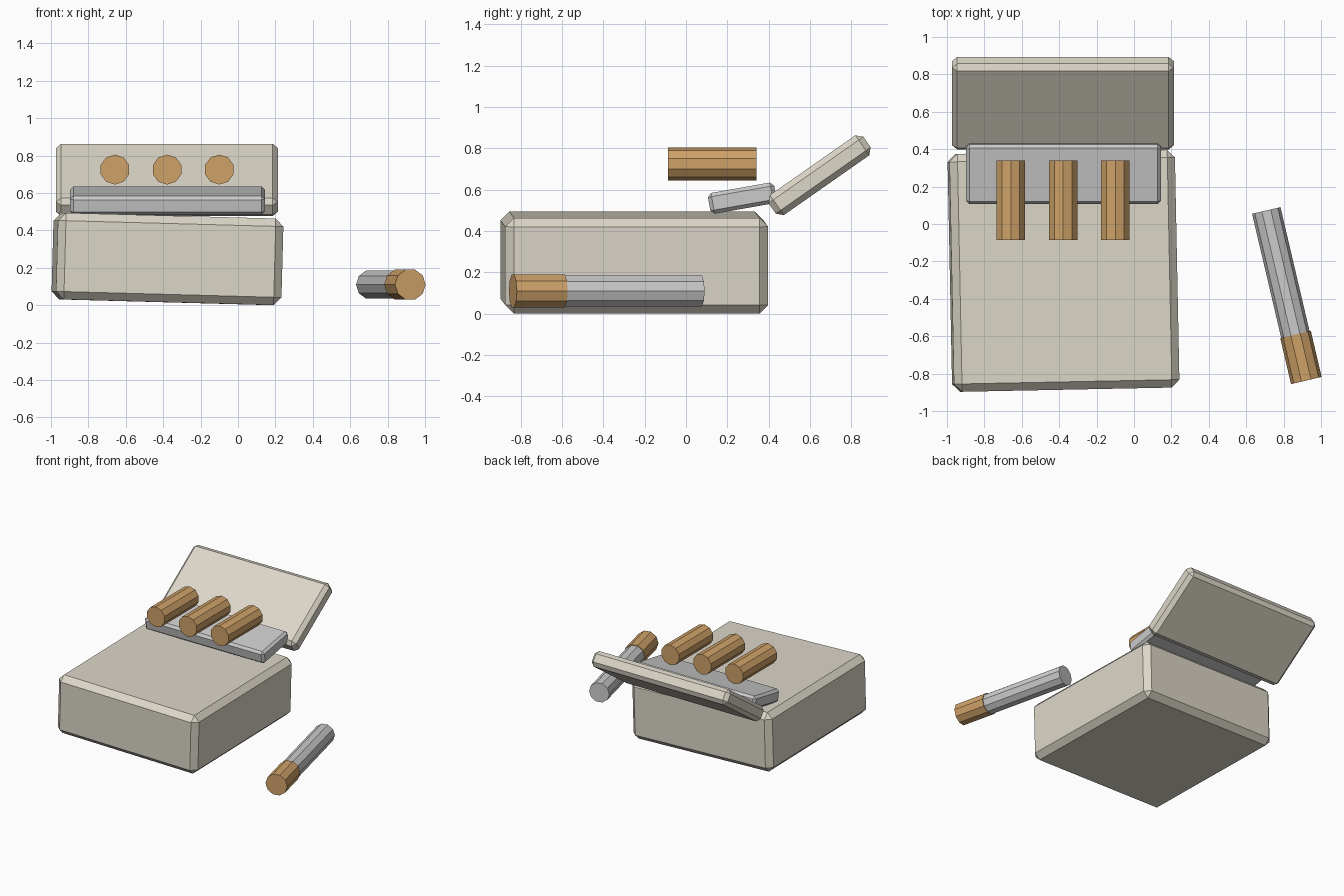
import bpy
from math import radians

if "Cube" in bpy.data.objects:
    bpy.data.objects.remove(bpy.data.objects["Cube"])


def material(name, colour):
    m = bpy.data.materials.new(name)
    m.diffuse_color = (*colour, 1)
    m.use_nodes = True
    m.node_tree.nodes["Principled BSDF"].inputs["Base Color"].default_value = m.diffuse_color
    return m


CARD = material("card", (0.72, 0.68, 0.58))
PAPER = material("paper", (0.82, 0.83, 0.83))
CORK = material("cork", (0.62, 0.36, 0.14))


def box(name, size, loc, rot, bevel, mat):
    # Chamfered block
    bpy.ops.mesh.primitive_cube_add(size=1, location=loc)
    o = bpy.context.object
    o.name = name
    o.scale = size
    bpy.ops.object.transform_apply(location=False, rotation=False, scale=True)
    o.rotation_euler = [radians(a) for a in rot]
    b = o.modifiers.new("chamfer", 'BEVEL')
    b.width = bevel
    b.segments = 1
    o.data.materials.append(mat)
    return o


def rod(name, radius, length, loc, rot, mat):
    # Ten-sided rod, lying along y once rotated
    bpy.ops.mesh.primitive_cylinder_add(vertices=10, radius=radius, depth=length,
                                        location=loc,
                                        rotation=[radians(a) for a in rot])
    o = bpy.context.object
    o.name = name
    o.data.materials.append(mat)
    return o


# Carton: slightly skewed body, tilted open lid, inner paper flap
box("carton_body", (1.206, 1.272, 0.463), (-0.377, -0.25, 0.247), (0, 1.55, 1.15), 0.042, CARD)
box("carton_lid", (1.187, 0.56, 0.118), (-0.38, 0.646, 0.67), (35, 0, 0), 0.028, CARD)
box("inner_flap", (1.042, 0.325, 0.102), (-0.377, 0.272, 0.559), (10, 0, 0), 0.018, PAPER)

# Three filter tips sticking out of the carton
for i, x in enumerate((-0.658, -0.379, -0.10)):
    rod(f"filter_tip_{i + 1}", 0.08, 0.426, (x, 0.127, 0.725), (90, 0, 0), CORK)

# Loose stick lying beside the carton
start, joint, end = (0.706, 0.072), (0.864, -0.591), (0.921, -0.837)


def between(name, a, b, radius, mat):
    length = ((a[0] - b[0]) ** 2 + (a[1] - b[1]) ** 2) ** 0.5
    mid = ((a[0] + b[0]) / 2, (a[1] + b[1]) / 2, 0.11)
    rod(name, radius, length, mid, (90, 90, 13.2), mat)


between("loose_stick_paper", start, joint, 0.078, PAPER)
between("loose_stick_filter", joint, end, 0.084, CORK)
